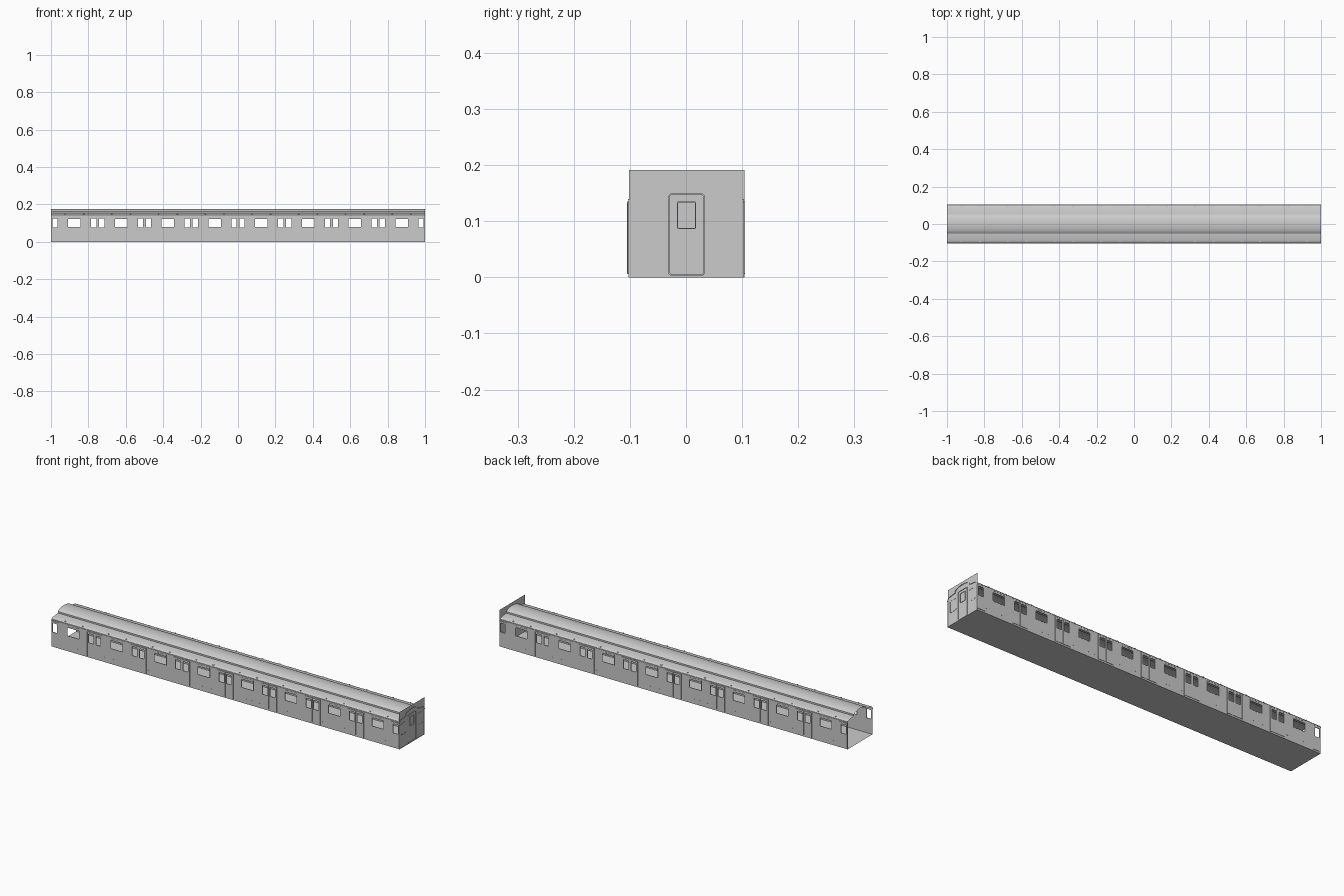
import bpy, bmesh, math

if "Cube" in bpy.data.objects:
    bpy.data.objects.remove(bpy.data.objects["Cube"])

WALL_Y, WALL_TOP = 0.102, 0.138
WIN_X = [-0.875 + 0.25 * i for i in range(8)]
DOOR_X = [-1 + 0.25 * i for i in range(9)]
WIN_Z, PANE_Z = (0.080, 0.122), (0.077, 0.124)


def finish(bm, name, thickness=0.0, offset=-1):
    bmesh.ops.remove_doubles(bm, verts=bm.verts, dist=1e-5)
    bmesh.ops.recalc_face_normals(bm, faces=bm.faces)
    me = bpy.data.meshes.new(name)
    bm.to_mesh(me)
    bm.free()
    ob = bpy.data.objects.new(name, me)
    bpy.context.collection.objects.link(ob)
    if thickness:
        m = ob.modifiers.new("thickness", 'SOLIDIFY')
        m.thickness, m.offset = thickness, offset
    return ob


def box(bm, x0, x1, y0, y1, z0, z1):
    x0, x1 = max(x0, -1), min(x1, 1)
    vs = bmesh.ops.create_cube(bm, size=1)['verts']
    for v in vs:
        v.co = ((x0 + x1) / 2 + v.co.x * (x1 - x0),
                (y0 + y1) / 2 + v.co.y * (y1 - y0),
                (z0 + z1) / 2 + v.co.z * (z1 - z0))


def sheet(bm, x0, x1, z0, z1, y, holes):
    """Flat upright sheet on a grid, leaving out rectangular holes."""
    x0, x1 = max(x0, -1), min(x1, 1)
    xs = sorted({x0, x1, *[x for h in holes for x in h[:2] if x0 < x < x1]})
    zs = sorted({z0, z1, *[z for h in holes for z in h[2:]]})
    for a, b in zip(xs, xs[1:]):
        for c, d in zip(zs, zs[1:]):
            mx, mz = (a + b) / 2, (c + d) / 2
            if any(h[0] < mx < h[1] and h[2] < mz < h[3] for h in holes):
                continue
            bm.faces.new([bm.verts.new(p) for p in
                          ((a, y, c), (b, y, c), (b, y, d), (a, y, d))])


def mirror_y(ob):
    m = ob.modifiers.new("mirror", 'MIRROR')
    m.use_axis = (False, True, False)
    return ob


# side walls with window and door pane openings
panes = [(x + s - 0.014, x + s + 0.014, *PANE_Z) for x in DOOR_X for s in (-0.021, 0.021)]
wins = [(x - 0.033, x + 0.033, *WIN_Z) for x in WIN_X]
bm = bmesh.new()
sheet(bm, -1, 1, 0.0, WALL_TOP, -WALL_Y, panes + wins)
mirror_y(finish(bm, "side_wall", 0.0015, 0))

# sliding door leaves standing slightly proud of the wall
bm = bmesh.new()
for x in DOOR_X:
    for s in (-1, 1):
        a, b = sorted((x + s * 0.001, x + s * 0.042))
        if b > -1 and a < 1:
            c = x + s * 0.021
            sheet(bm, a, b, 0.008, 0.132, -WALL_Y - 0.002, [(c - 0.014, c + 0.014, *PANE_Z)])
mirror_y(finish(bm, "door_leaf", 0.0018, 0))

# door posts and lintels
bm = bmesh.new()
for x in DOOR_X:
    for s in (-0.0435, 0.0435):
        if abs(x + s) < 1:
            box(bm, x + s - 0.0015, x + s + 0.0015, -0.1055, -WALL_Y, 0.006, 0.134)
    box(bm, x - 0.045, x + 0.045, -0.1055, -WALL_Y, 0.132, 0.135)
mirror_y(finish(bm, "door_surround"))

# big window frames with ventilator strip above
bm = bmesh.new()
for x in WIN_X:
    for s in (-0.034, 0.034):
        box(bm, x + s - 0.001, x + s + 0.001, -0.1035, -0.1005, 0.078, 0.133)
    for z in (0.079, 0.123, 0.132):
        box(bm, x - 0.035, x + 0.035, -0.1035, -0.1005, z - 0.001, z + 0.001)
    for s in (-0.012, 0.012):
        box(bm, x + s - 0.001, x + s + 0.001, -0.103, -0.1005, 0.123, 0.132)
mirror_y(finish(bm, "window_frame"))

# small skirt slots and roof edge lamps
bm = bmesh.new()
for x in WIN_X:
    for i in range(-3, 4):
        box(bm, x + i * 0.022 - 0.006, x + i * 0.022 + 0.006, -0.103, -WALL_Y, 0.024, 0.0255)
    for s in (-0.05, 0.05):
        box(bm, x + s - 0.003, x + s + 0.003, -0.096, -0.091, 0.144, 0.149)
mirror_y(finish(bm, "trim_detail"))

# roof: rounded shoulders, raised centre section with arched cap
half = [(WALL_Y, 0.138), (0.101, 0.142), (0.097, 0.1455), (0.090, 0.148), (0.070, 0.151),
        (0.050, 0.153), (0.050, 0.161), (0.044, 0.166), (0.034, 0.170), (0.018, 0.174), (0, 0.175)]
prof = half + [(-y, z) for y, z in reversed(half[:-1])]
bm = bmesh.new()
rows = [[bm.verts.new((x, y, z)) for y, z in prof] for x in (-1, 1)]
for i in range(len(prof) - 1):
    bm.faces.new((rows[0][i], rows[0][i + 1], rows[1][i + 1], rows[1][i]))
roof = finish(bm, "roof")
bpy.context.view_layer.objects.active = roof
roof.select_set(True)
bpy.ops.object.shade_smooth_by_angle(angle=math.radians(30))
roof.select_set(False)

# gutter along the wall top
bm = bmesh.new()
box(bm, -1, 1, -0.1035, -0.101, 0.1375, 0.1395)
mirror_y(finish(bm, "gutter"))

# floor sheet
bm = bmesh.new()
bm.faces.new([bm.verts.new(p) for p in
              ((-1, -WALL_Y, 0), (-1, WALL_Y, 0), (1, WALL_Y, 0), (1, -WALL_Y, 0))])
finish(bm, "floor")

# tall flat end plate
bm = bmesh.new()
bm.faces.new([bm.verts.new(p) for p in
              ((0.997, -0.102, 0), (0.997, 0.104, 0), (0.997, 0.104, 0.191), (0.997, -0.102, 0.191))])
finish(bm, "end_plate")


def rounded(y0, y1, z0, z1, r, n=5):
    pts = []
    for k, (cy, cz) in enumerate(((y1 - r, z1 - r), (y0 + r, z1 - r), (y0 + r, z0 + r), (y1 - r, z0 + r))):
        for i in range(n):
            a = math.pi / 2 * (k + i / (n - 1))
            pts.append((cy + r * math.cos(a), cz + r * math.sin(a)))
    return pts


def end_frame(name, y0, y1, z0, z1, r, w, x=0.9975, depth=0.0025):
    """Raised rounded rectangular rim on the end plate."""
    bm = bmesh.new()
    outer = rounded(y0, y1, z0, z1, r)
    inner = rounded(y0 + w, y1 - w, z0 + w, z1 - w, max(r - w, 0.001))
    o, q = ([bm.verts.new((x, *p)) for p in ring] for ring in (outer, inner))
    n = len(o)
    for i in range(n):
        j = (i + 1) % n
        bm.faces.new((o[i], o[j], q[j], q[i]))
    finish(bm, name, depth, 1)


# end door and end windows
end_frame("end_door_frame", -0.032, 0.034, 0.002, 0.150, 0.008, 0.003)
end_frame("end_door_window", -0.016, 0.018, 0.086, 0.135, 0.002, 0.002)
end_frame("end_window_left", -0.087, -0.043, 0.066, 0.126, 0.006, 0.0012, depth=0.001)
end_frame("end_window_right", 0.046, 0.090, 0.066, 0.126, 0.006, 0.0012, depth=0.001)
